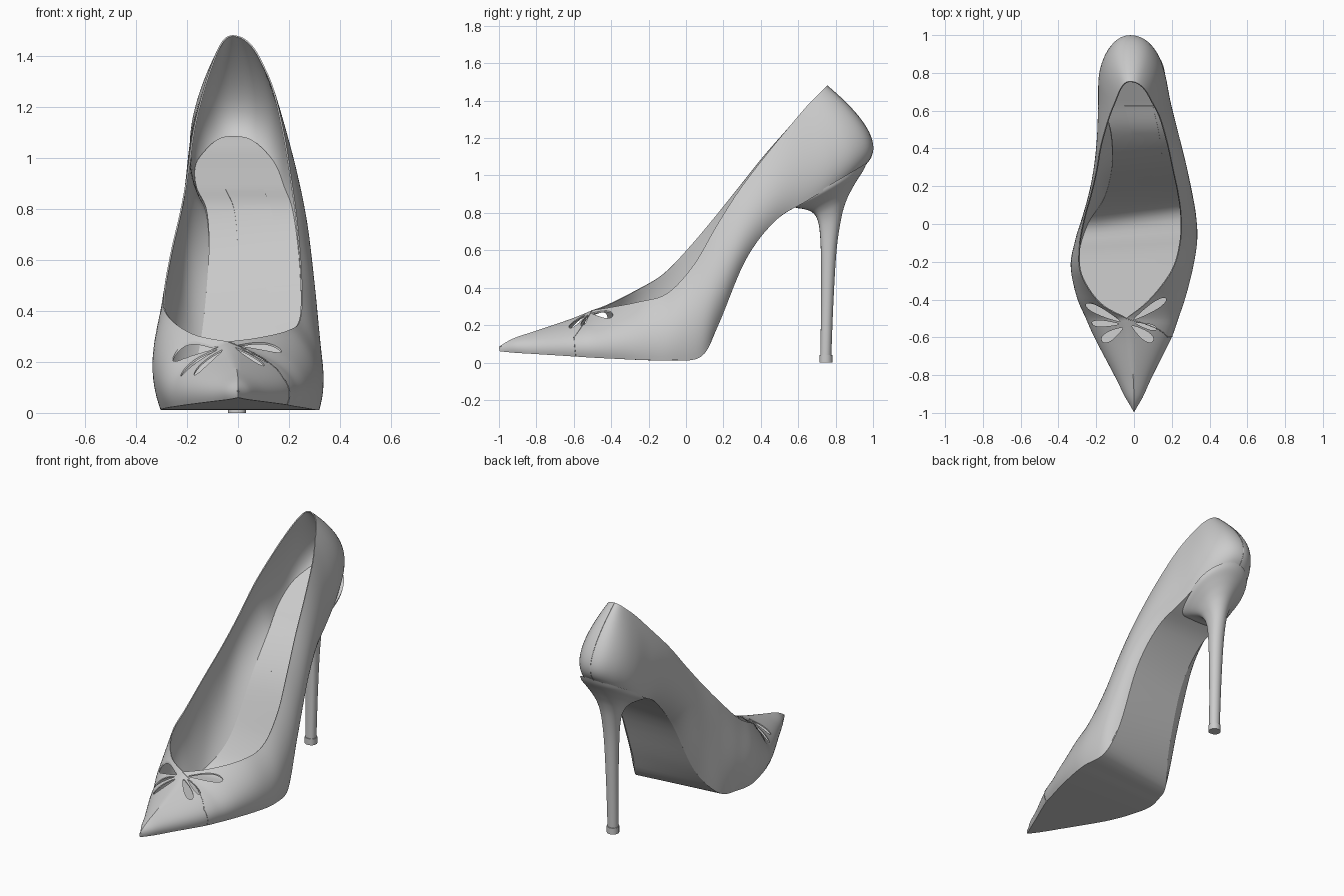
import bpy, bmesh, math
from mathutils import Vector

if "Cube" in bpy.data.objects:
    bpy.data.objects.remove(bpy.data.objects["Cube"])

grey = bpy.data.materials.new("grey leather")
grey.diffuse_color = (0.6, 0.6, 0.6, 1)
grey.use_nodes = True
grey.node_tree.nodes["Principled BSDF"].inputs["Base Color"].default_value = grey.diffuse_color

# Key stations run from the toe (0) to the back of the heel (16)
STATION_Y = [-1, -.92, -.8, -.61, -.5, -.38, -.22, -.08, .05, .18, .32, .48, .64, .79, .90, .975, 1.0]
RIGHT_X = [0, .045, .10, .195, .235, .275, .315, .335, .328, .305, .275, .235, .195, .165, .125, .06, -.02]
LEFT_X = [0, -.045, -.105, -.205, -.255, -.305, -.335, -.31, -.27, -.235, -.21, -.195, -.19, -.185, -.15, -.09, -.02]
# Sole edge: y, z, width relative to the widest outline
SOLE = [(-.995, .06, .9), (-.915, .052, .92), (-.8, .045, .94), (-.61, .033, .94), (-.5, .026, .94),
        (-.38, .02, .94), (-.22, .013, .95), (-.08, .012, .95), (.07, .032, .9), (.175, .205, .82),
        (.32, .55, .76), (.48, .76, .75), (.64, .86, .78), (.78, .945, .84), (.88, 1.005, .84),
        (.945, 1.05, .8), (.962, 1.06, .8)]
# Sideways and lengthwise shifts of the sole edge on the outer and inner side
OUTER = {8: (0, .012), 10: (.025, 0), 11: (.035, 0), 12: (.03, 0), 13: (.012, 0)}
INNER = {5: (.01, 0), 6: (.015, -.01), 7: (.01, -.035), 8: (0, -.06), 9: (.03, -.035), 10: (.035, -.015),
         11: (.02, 0), 12: (-.015, 0), 13: (-.01, 0)}
VAMP_LINE = [(0, -1, .085), (0, -.92, .13), (-.005, -.8, .17), (-.02, -.61, .235), (-.04, -.5, .28)]
RIM_RIGHT = [(.08, -.405, .295), (.20, -.25, .325), (.245, -.1, .37), (.25, .04, .52), (.235, .16, .725),
             (.21, .28, .915), (.18, .42, 1.10), (.14, .56, 1.27), (.095, .65, 1.375),
             (.06, .71, 1.435), (.02, .745, 1.47), (-.02, .755, 1.48)]
RIM_LEFT = [(-.18, -.42, .31), (-.28, -.27, .385), (-.29, -.12, .475), (-.264, .03, .63), (-.228, .16, .785),
            (-.2, .28, .935), (-.175, .42, 1.11), (-.135, .56, 1.27), (-.1, .65, 1.375),
            (-.075, .71, 1.435), (-.05, .745, 1.47)]


def curve(points, u):
    """Smooth curve through the points, u counted in points."""
    i = max(0, min(int(u), len(points) - 2))
    t = u - i
    a, b, c, d = (Vector(points[max(0, min(j, len(points) - 1))]) for j in range(i - 1, i + 3))
    return 0.5 * (2 * b + (c - a) * t + (2 * a - 5 * b + 4 * c - d) * t**2 + (3 * b - a - 3 * c + d) * t**3)


def loop(right, left):
    return right + left[-2::-1]


outline = loop(list(zip(RIGHT_X, STATION_Y)), list(zip(LEFT_X, STATION_Y)))


def edge_points(xs, shifts):
    pts = []
    for i, (y, z, f) in enumerate(SOLE):
        mid = (RIGHT_X[i] + LEFT_X[i]) / 2
        dx, dy = shifts.get(i, (0, 0))
        pts.append((mid + (xs[i] - mid) * f + dx, y + dy, z))
    return pts


sole_edge = loop(edge_points(RIGHT_X, OUTER), edge_points(LEFT_X, INNER))
rim = [VAMP_LINE[-1]] + RIM_RIGHT + RIM_LEFT[::-1] + [VAMP_LINE[-1]]


def wall(u, s):
    """Point on the upper: u around the shoe, s from sole edge to rim."""
    d = min(u, 32 - u)
    b = curve(sole_edge, u)
    t = curve(VAMP_LINE, d) if d <= 4 else curve(rim, u - 4)
    m = curve(outline, u)
    tan = curve(outline, min(32, u + .05)) - curve(outline, max(0, u - .05))
    n = Vector((tan.y, -tan.x)).normalized()
    bulge = math.sqrt(max(0, (m - b.xy).dot(n)) * max(0, (m - t.xy).dot(n)))
    c = m + n * bulge * min(1, d)
    k = .65 - .33 * d / 16
    c = Vector((c.x, c.y, b.z + k * (t.z - b.z)))
    return b * (1 - s)**2 + c * 2 * s * (1 - s) + t * s * s


def grid(name, rows, closed=False, caps=False):
    bm = bmesh.new()
    vs = [[bm.verts.new(p) for p in row] for row in rows]
    n = len(rows[0])
    for a, b in zip(vs, vs[1:]):
        for j in range(n if closed else n - 1):
            k = (j + 1) % n
            bm.faces.new((a[j], b[j], b[k], a[k]))
    if caps:
        bm.faces.new(vs[0])
        bm.faces.new(vs[-1])
    bmesh.ops.remove_doubles(bm, verts=bm.verts, dist=.0006)
    if closed:
        bmesh.ops.recalc_face_normals(bm, faces=bm.faces)
    me = bpy.data.meshes.new(name)
    bm.to_mesh(me)
    bm.free()
    ob = bpy.data.objects.new(name, me)
    bpy.context.collection.objects.link(ob)
    me.materials.append(grey)
    return ob


def select(ob):
    bpy.ops.object.select_all(action='DESELECT')
    ob.select_set(True)
    bpy.context.view_layer.objects.active = ob


def smooth(ob, angle=40):
    select(ob)
    bpy.ops.object.shade_smooth_by_angle(angle=math.radians(angle))


def thicken(ob, thickness, offset):
    mod = ob.modifiers.new("thickness", 'SOLIDIFY')
    mod.thickness, mod.offset = thickness, offset
    select(ob)
    bpy.ops.object.modifier_apply(modifier=mod.name)


# Upper: one wall wrapped around the foot, closed over the toes
upper = grid("upper", [[wall(i / 6, j / 16) for j in range(17)] for i in range(193)])
thicken(upper, .006, -1)

# Petal cutouts of the bow: root, tip, width
petals = [((.0, -.505), (.17, -.395), .05), ((.01, -.525), (.12, -.555), .035), ((-.01, -.54), (.1, -.62), .06),
          ((-.075, -.515), (-.255, -.425), .05), ((-.08, -.53), (-.225, -.525), .04), ((-.06, -.55), (-.17, -.62), .06)]
for root, tip, width in petals:
    a, b = Vector(root), Vector(tip)
    side = Vector((a.y - b.y, b.x - a.x)).normalized() * width / 2
    ring = []
    for i in range(20):
        t = 2 * math.pi * i / 20
        f = (1 - math.cos(t)) / 2
        ring.append(a + (b - a) * f + side * math.sin(t) * (.35 + .75 * f))
    cutter = grid("petal_cutter", [[(p.x, p.y, z) for p in ring] for z in (.14, .6)], True, True)
    cutter.hide_render = True
    mod = upper.modifiers.new("petal", 'BOOLEAN')
    mod.operation, mod.object, mod.solver = 'DIFFERENCE', cutter, 'EXACT'
    select(upper)
    bpy.ops.object.modifier_apply(modifier=mod.name)
    bpy.data.objects.remove(cutter)
smooth(upper)


def floor_rows(u0, u1, v0, v1, lift):
    """Rows across the sole between its right and left edges."""
    rows = []
    for i in range(81):
        u = u0 + (u1 - u0) * i / 80
        r, l = curve(sole_edge, u), curve(sole_edge, 32 - u)
        rows.append([r.lerp(l, v0 + (v1 - v0) * j / 8) + Vector((0, 0, lift)) for j in range(9)])
    return rows


sole = grid("sole", floor_rows(0, 16, 0, 1, 0))
thicken(sole, .01, 1)
smooth(sole)
insole = grid("insole", floor_rows(.3, 15.8, 0, 1, .025))
thicken(insole, .008, -1)
smooth(insole)
pad = grid("insole_pad", floor_rows(10.15, 11.9, .25, .68, .028))
thicken(pad, .004, -1)
smooth(pad)

# Heel: front y, front z, back y, back z, half width
HEEL = [(.575, .835, .965, 1.066, .17), (.592, .826, .95, 1.03, .162), (.63, .82, .918, .98, .132),
        (.672, .805, .886, .925, .096), (.70, .77, .855, .86, .069), (.715, .70, .83, .77, .052),
        (.722, .55, .805, .60, .043), (.722, .3, .788, .32, .036), (.718, .035, .777, .035, .032)]


def heel_ring(yf, zf, yb, zb, w, square):
    ring = []
    for i in range(40):
        t = 2 * math.pi * i / 40
        c, s = math.cos(t), math.sin(t)
        e = 1 - square if c < 0 else 1
        f = (1 + c) / 2
        ring.append((-.004 + w * math.copysign(abs(s)**e, s), yf + (yb - yf) * f, zf + (zb - zf) * f))
    return ring


heel = grid("heel", [heel_ring(*curve(HEEL, i / 5), .75 - .45 * i / 40) for i in range(41)], True, True)
smooth(heel, 50)
tip = grid("heel_tip", [heel_ring(.713, z, .783, z, .036, .3) for z in (.04, .004, 0)], True, True)
smooth(tip)


# Stitched seams lying on the upper
def seam(name, pts):
    cu = bpy.data.curves.new(name, 'CURVE')
    cu.dimensions, cu.bevel_depth, cu.bevel_resolution = '3D', .002, 1
    sp = cu.splines.new('POLY')
    sp.points.add(len(pts) - 1)
    for p, q in zip(sp.points, pts):
        p.co = (*q, 1)
    cu.materials.append(grey)
    bpy.context.collection.objects.link(bpy.data.objects.new(name, cu))


seam("back_seam", [wall(16, j / 20) for j in range(21)])
seam("vamp_seam", [wall(3.15 + .8 * max(0, j / 40 - .45) / .55, j / 40) for j in range(41)])
